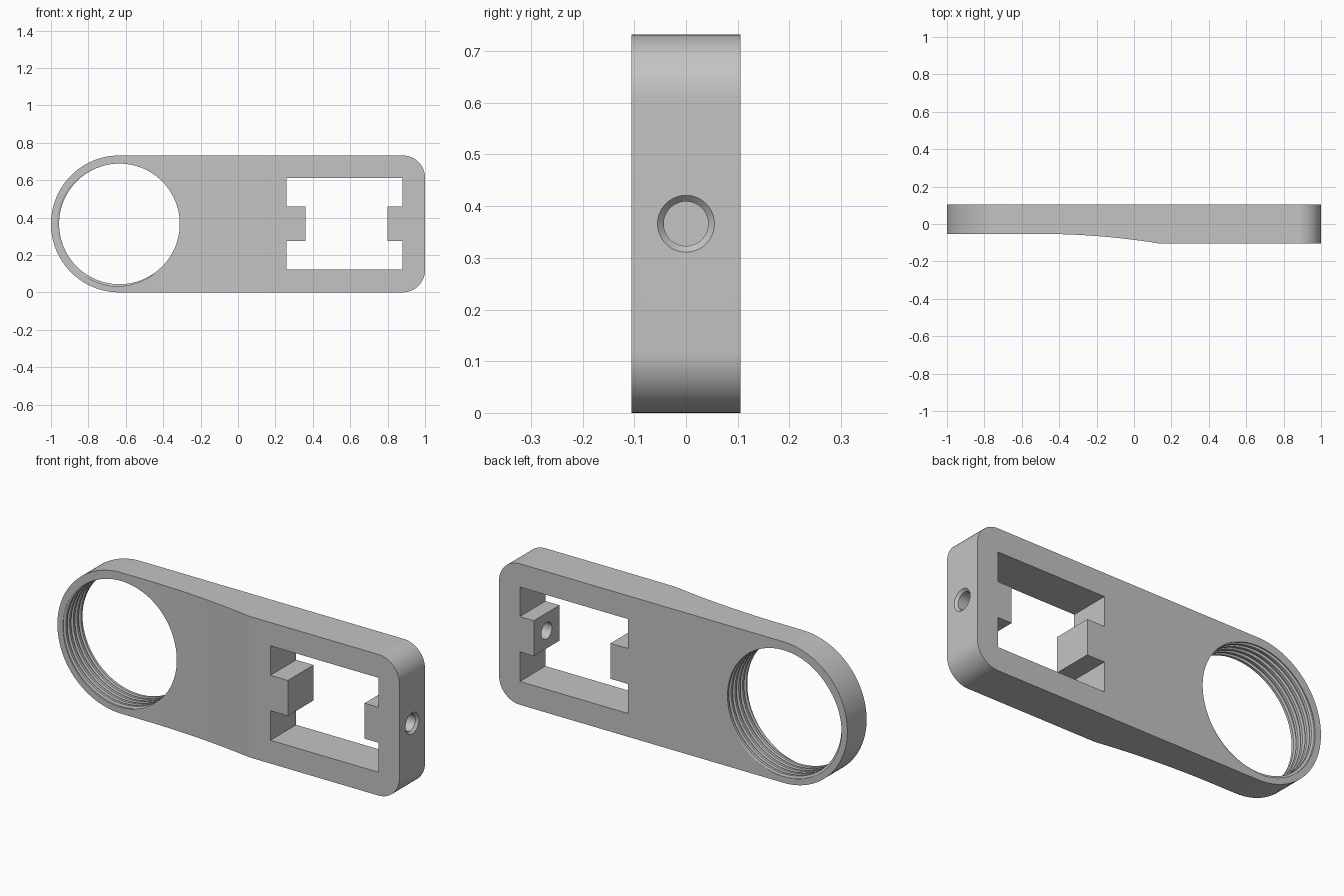
import bpy, bmesh
from math import sin, cos, pi, tau, radians
from mathutils import Vector

if "Cube" in bpy.data.objects:
    bpy.data.objects.remove(bpy.data.objects["Cube"], do_unlink=True)

MID = 0.366          # half height of the plate
RING_X = -0.634      # centre of the round end
BACK, FRONT, THIN = 0.105, -0.105, -0.053

grey = bpy.data.materials.new("plain grey")
grey.use_nodes = True
colour = (0.55, 0.55, 0.55, 1)
grey.diffuse_color = colour
grey.node_tree.nodes["Principled BSDF"].inputs["Base Color"].default_value = colour


def finish(bm, name):
    bmesh.ops.recalc_face_normals(bm, faces=bm.faces[:])
    mesh = bpy.data.meshes.new(name)
    bm.to_mesh(mesh)
    bm.free()
    mesh.materials.append(grey)
    obj = bpy.data.objects.new(name, mesh)
    bpy.context.collection.objects.link(obj)
    return obj


def prism(name, points, direction):
    """Extrude a closed outline along a direction."""
    bm = bmesh.new()
    face = bm.faces.new([bm.verts.new(p) for p in points])
    moved = bmesh.ops.extrude_face_region(bm, geom=[face])["geom"]
    verts = [v for v in moved if isinstance(v, bmesh.types.BMVert)]
    bmesh.ops.translate(bm, verts=verts, vec=Vector(direction))
    return finish(bm, name)


def arc(cx, cz, r, start, end, steps):
    angles = [radians(start + (end - start) * i / steps) for i in range(steps + 1)]
    return [(cx + r * cos(a), cz + r * sin(a)) for a in angles]


def boolean(target, tool, operation):
    mod = target.modifiers.new(operation.lower(), 'BOOLEAN')
    mod.object, mod.operation, mod.solver = tool, operation, 'EXACT'
    bpy.context.view_layer.objects.active = target
    bpy.ops.object.modifier_apply(modifier=mod.name)
    bpy.data.objects.remove(tool, do_unlink=True)


# Plate outline: round left end, rounded right corners
corner = 0.12
outline = (arc(RING_X, MID, MID, 90, 270, 48)
           + arc(1 - corner, corner, corner, -90, 0, 24)
           + arc(1 - corner, 2 * MID - corner, corner, 0, 90, 24))
plate = prism("holder_plate", [(x, -0.3, z) for x, z in outline], (0, 0.6, 0))

# Thickness profile: thin round end curving out to the thick square end
curve_start, curve_end, steps = -0.5, 0.14, 16
curve = [(curve_start + (curve_end - curve_start) * i / steps,
          THIN + (FRONT - THIN) * (i / steps) ** 2) for i in range(steps + 1)]
profile = [(-1.2, BACK), (-1.2, THIN)] + curve + [(1.2, FRONT), (1.2, BACK)]
boolean(plate, prism("thickness_profile", [(x, y, -0.2) for x, y in profile],
                     (0, 0, 1.2)), 'INTERSECT')

# Window with a tab on each side
x0, x1, tab0, tab1 = 0.26, 0.88, 0.36, 0.80
half, tab = 0.245, 0.092
window = [(x0, -half), (x1, -half), (x1, -tab), (tab1, -tab), (tab1, tab), (x1, tab),
          (x1, half), (x0, half), (x0, tab), (tab0, tab), (tab0, -tab), (x0, -tab)]
boolean(plate, prism("window_cutter", [(x, -0.3, MID + z) for x, z in window],
                     (0, 0.6, 0)), 'DIFFERENCE')


def thread_cutter(name, crest, root, pitch, turns, segments):
    """Screw-shaped plug along y, its rows climbing one pitch per turn."""
    shape = [(0, crest), (0.42, crest), (0.55, root), (0.87, root)]
    rows = [((t + k) * pitch, r) for k in range(turns) for t, r in shape]
    y_start = -turns * pitch / 2
    bm = bmesh.new()
    columns = []
    for i in range(segments):
        a = tau * i / segments
        columns.append([bm.verts.new((RING_X + r * cos(a),
                                      y_start + y + pitch * i / segments,
                                      MID + r * sin(a))) for y, r in rows])
    n, lead = len(rows), len(shape)
    for i in range(segments - 1):
        for j in range(n - 1):
            a, b = columns[i], columns[i + 1]
            bm.faces.new((a[j], b[j], b[j + 1], a[j + 1]))
    # Seam: the last column meets the first one thread higher
    a, b = columns[-1], columns[0]
    for j in range(n - 1 - lead):
        bm.faces.new((a[j], b[j + lead], b[j + lead + 1], a[j + 1]))
    # End caps fan out from the axis, well outside the plate
    low = [c[0] for c in columns] + b[lead:0:-1]
    high = [c[-1] for c in columns[:]] + a[-2:-lead - 2:-1]
    for loop, y in ((low, y_start - pitch), (high, -y_start + 2 * pitch)):
        hub = bm.verts.new((RING_X, y, MID))
        for p, q in zip(loop, loop[1:] + loop[:1]):
            bm.faces.new((p, q, hub))
    return finish(bm, name)


# Threaded ring hole
boolean(plate, thread_cutter("thread_cutter", 0.3225, 0.334, 0.031, 12, 96), 'DIFFERENCE')

# Screw hole through the right wall, with a chamfered mouth
bore, mouth, chamfer = 0.043, 0.055, 0.012
bm = bmesh.new()
rings = []
for x, r in ((0.7, bore), (1 - chamfer, bore), (1, mouth), (1.05, mouth)):
    rings.append([bm.verts.new((x, r * cos(tau * i / 64), MID + r * sin(tau * i / 64)))
                  for i in range(64)])
for a, b in zip(rings, rings[1:]):
    for i in range(64):
        j = (i + 1) % 64
        bm.faces.new((a[i], a[j], b[j], b[i]))
bm.faces.new(rings[0])
bm.faces.new(rings[-1])
boolean(plate, finish(bm, "screw_hole_cutter"), 'DIFFERENCE')

# Smooth the rounded parts, keep the edges crisp
bpy.ops.object.select_all(action='DESELECT')
plate.select_set(True)
bpy.context.view_layer.objects.active = plate
bpy.ops.object.shade_smooth_by_angle(angle=radians(8))
